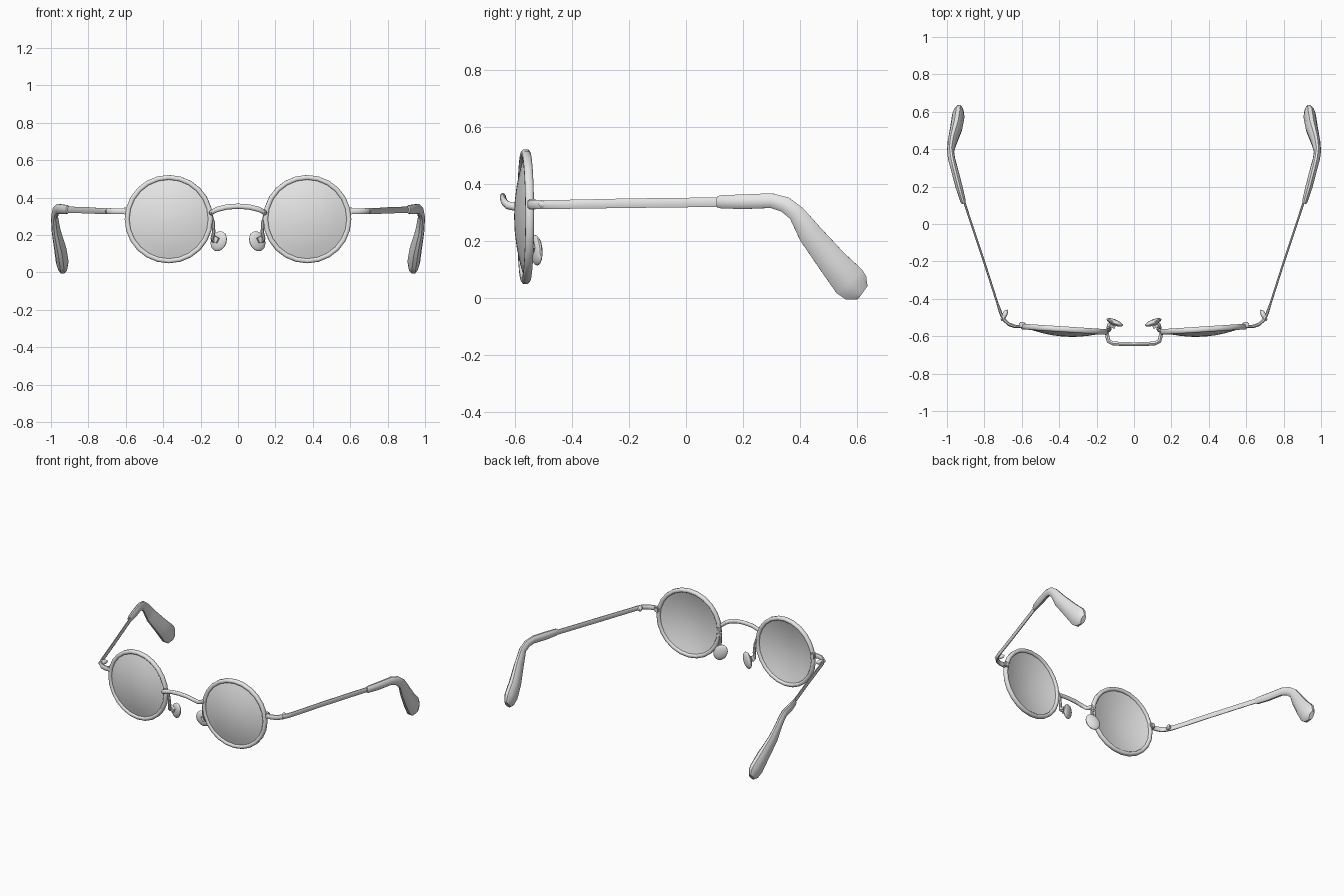
import bpy, bmesh, math
from mathutils import Vector, Matrix

if "Cube" in bpy.data.objects:
    bpy.data.objects.remove(bpy.data.objects["Cube"])

grey = bpy.data.materials.new("light_grey")
grey.diffuse_color = (0.8, 0.8, 0.8, 1)
grey.use_nodes = True
grey.node_tree.nodes["Principled BSDF"].inputs["Base Color"].default_value = grey.diffuse_color

LENS = Matrix.Translation((0.37, -0.563, 0.285)) @ Matrix.Rotation(math.atan(0.065), 4, 'Z')


def finish(name, bm, mirror=True, angle=40):
    """Turn a bmesh into a smooth object, mirrored across x when paired."""
    bmesh.ops.recalc_face_normals(bm, faces=bm.faces)
    me = bpy.data.meshes.new(name)
    bm.to_mesh(me)
    bm.free()
    me.materials.append(grey)
    ob = bpy.data.objects.new(name, me)
    bpy.context.collection.objects.link(ob)
    bpy.ops.object.select_all(action='DESELECT')
    ob.select_set(True)
    bpy.context.view_layer.objects.active = ob
    bpy.ops.object.shade_smooth_by_angle(angle=math.radians(angle))
    if mirror:
        m = ob.modifiers.new("mirror", 'MIRROR')
        m.use_mirror_merge = False
    return ob


def skin(bm, rings, closed=False):
    """Bridge consecutive vertex rings; cap the ends of open runs."""
    n = len(rings[0])
    pairs = list(zip(rings, rings[1:]))
    if closed:
        pairs.append((rings[-1], rings[0]))
    for a, b in pairs:
        for i in range(n):
            bm.faces.new((a[i], a[(i + 1) % n], b[(i + 1) % n], b[i]))
    if not closed:
        bm.faces.new(rings[0])
        bm.faces.new(rings[-1])


def sweep(name, stations, up, sides=10, mirror=True):
    """Elliptical tube; stations are (x, y, z, half width across up, half width along up)."""
    bm = bmesh.new()
    pts = [Vector(s[:3]) for s in stations]
    up = Vector(up)
    rings = []
    for k, s in enumerate(stations):
        t = (pts[min(k + 1, len(pts) - 1)] - pts[max(k - 1, 0)]).normalized()
        side = t.cross(up).normalized()
        other = side.cross(t)
        ring = []
        for i in range(sides):
            a = math.tau * (i + 0.5) / sides
            ring.append(bm.verts.new(pts[k] + side * s[3] * math.cos(a) + other * s[4] * math.sin(a)))
        rings.append(ring)
    skin(bm, rings)
    return finish(name, bm, mirror)


def circle(bm, r, y, n=24):
    return [bm.verts.new((r * math.cos(math.tau * i / n), y, r * math.sin(math.tau * i / n)))
            for i in range(n)]


# Rims: a rounded profile revolved into a ring
bm = bmesh.new()
profile = [(0.211, -0.009), (0.217, -0.015), (0.229, -0.015), (0.236, -0.008),
           (0.236, 0.008), (0.229, 0.015), (0.217, 0.015), (0.211, 0.009)]
skin(bm, [circle(bm, r, y) for r, y in profile], closed=True)
bm.transform(LENS)
finish("rim", bm, angle=50)

# Lenses: thin domes bulging forwards
bm = bmesh.new()
R = 0.214
front = [circle(bm, R * f, -0.004 - 0.035 * (1 - f * f)) for f in (0.08, 0.3, 0.55, 0.8, 1)]
back = [circle(bm, R * f, 0.002 - 0.035 * (1 - f * f)) for f in (1, 0.8, 0.55, 0.3, 0.08)]
skin(bm, front + back)
bm.transform(LENS)
finish("lens", bm)

# Bridge: arched wire standing in front of the rims
half = [(0.145, -0.575, 0.318), (0.142, -0.605, 0.320), (0.135, -0.627, 0.325),
        (0.112, -0.638, 0.337), (0.06, -0.642, 0.350)]
path = half + [(0, -0.643, 0.354)] + [(-x, y, z) for x, y, z in reversed(half)]
sweep("bridge", [p + (0.011, 0.014) for p in path], (0, 0, 1), mirror=False)

# Nose pad wires
wire = [(0.147, -0.570, 0.315), (0.133, -0.567, 0.27), (0.130, -0.562, 0.215),
        (0.138, -0.555, 0.180), (0.134, -0.545, 0.170), (0.112, -0.533, 0.168)]
sweep("nose_pad_wire", [p + (0.010, 0.010) for p in wire], (0, 1, 0), 8)

# Nose pads: flattened tilted ovals with a small mount in front
turn = Matrix.Rotation(math.radians(22), 4, 'Z') @ Matrix.Rotation(math.radians(-28), 4, 'Y')
bm = bmesh.new()
bmesh.ops.create_uvsphere(bm, u_segments=14, v_segments=9, radius=1)
bm.transform(Matrix.Translation((0.103, -0.526, 0.167)) @ turn @ Matrix.Diagonal((0.044, 0.016, 0.056, 1)))
finish("nose_pad", bm)
bm = bmesh.new()
bmesh.ops.create_cube(bm, size=1)
bm.transform(Matrix.Translation((0.122, -0.545, 0.178)) @ turn @ Matrix.Diagonal((0.034, 0.016, 0.03, 1)))
finish("nose_pad_mount", bm)

# Hinge lugs on the outer rims
bm = bmesh.new()
bmesh.ops.create_cube(bm, size=1)
bm.transform(Matrix.Translation((0.598, -0.54, 0.328)) @ Matrix.Diagonal((0.034, 0.032, 0.036, 1)))
bmesh.ops.bevel(bm, geom=bm.edges[:], offset=0.005, segments=2, affect='EDGES')
finish("hinge_lug", bm)

# Temple arms: flat strips curving round from the hinge
arm = [(0.595, -0.548, 0.327, 0.009, 0.017), (0.635, -0.548, 0.327, 0.010, 0.017),
       (0.668, -0.537, 0.327, 0.010, 0.017), (0.694, -0.513, 0.328, 0.010, 0.017),
       (0.712, -0.478, 0.328, 0.009, 0.017), (0.730, -0.425, 0.328, 0.006, 0.017),
       (0.802, -0.200, 0.332, 0.006, 0.018), (0.915, 0.140, 0.336, 0.006, 0.018)]
sweep("temple_arm", arm, (0, 0, 1), 8)

# Hinge knuckles inside the temple bend
bm = bmesh.new()
bmesh.ops.create_uvsphere(bm, u_segments=10, v_segments=8, radius=1)
bm.transform(Matrix.Translation((0.693, -0.488, 0.328)) @ Matrix.Rotation(math.radians(28), 4, 'Z')
             @ Matrix.Diagonal((0.014, 0.034, 0.016, 1)))
finish("hinge_knuckle", bm)

# Ear tips: sleeves that bend down and flare into paddles
tip = [(0.910, 0.110, 0.337, 0.020, 0.011), (0.914, 0.122, 0.337, 0.024, 0.015),
       (0.936, 0.200, 0.337, 0.027, 0.019), (0.962, 0.300, 0.341, 0.027, 0.019),
       (0.975, 0.348, 0.327, 0.029, 0.019), (0.981, 0.388, 0.296, 0.031, 0.019),
       (0.973, 0.435, 0.225, 0.044, 0.024), (0.950, 0.515, 0.125, 0.054, 0.033),
       (0.940, 0.573, 0.058, 0.064, 0.034), (0.937, 0.597, 0.035, 0.057, 0.028),
       (0.936, 0.620, 0.018, 0.030, 0.016)]
sweep("ear_tip", tip, (1, 0, 0), 10)
